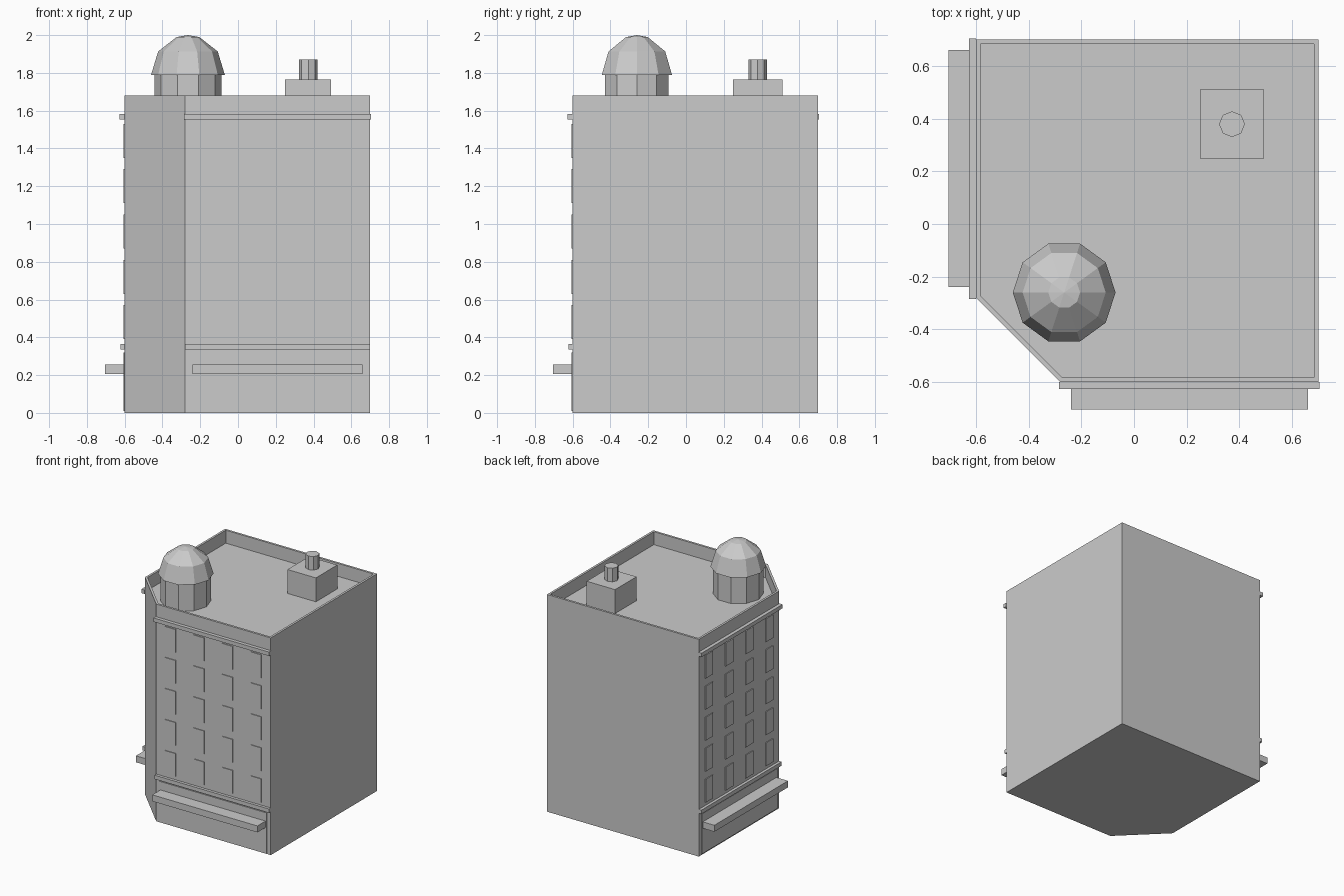
import bpy
import bmesh
from math import cos, sin, pi

cube = bpy.data.objects.get("Cube")
if cube:
    bpy.data.objects.remove(cube, do_unlink=True)

GREY = (0.6, 0.6, 0.6, 1)
stone = bpy.data.materials.new("pale grey")
stone.use_nodes = True
stone.diffuse_color = GREY
stone.node_tree.nodes["Principled BSDF"].inputs["Base Color"].default_value = GREY

LOW, HIGH, CUT = -0.6, 0.7, -0.28   # footprint limits and start of the cut corner
TOP, ROOF = 1.68, 1.58


def finish(name, bm):
    bmesh.ops.recalc_face_normals(bm, faces=bm.faces)
    mesh = bpy.data.meshes.new(name)
    bm.to_mesh(mesh)
    bm.free()
    mesh.materials.append(stone)
    obj = bpy.data.objects.new(name, mesh)
    bpy.context.collection.objects.link(obj)
    return obj


def add_box(bm, x, y, z, swap=False):
    """Box from (min, max) ranges; swap mirrors it over the building's diagonal."""
    if swap:
        x, y = y, x
    verts = bmesh.ops.create_cube(bm, size=1)["verts"]
    for v in verts:
        for axis, (a, b) in enumerate((x, y, z)):
            v.co[axis] = a if v.co[axis] < 0 else b


def box(name, x, y, z, swap=False):
    bm = bmesh.new()
    add_box(bm, x, y, z, swap)
    return finish(name, bm)


def lathe(name, x, y, sides, profile):
    """Faceted upright solid from (radius, height) points; zero radius makes a tip."""
    bm = bmesh.new()
    rings = []
    for r, z in profile:
        if r == 0:
            rings.append([bm.verts.new((x, y, z))] * sides)
        else:
            angles = [2 * pi * i / sides for i in range(sides)]
            rings.append([bm.verts.new((x + r * cos(a), y + r * sin(a), z)) for a in angles])
    for low, high in zip(rings, rings[1:]):
        for i in range(sides):
            j = (i + 1) % sides
            corners = [low[i], low[j], high[j], high[i]]
            bm.faces.new(list(dict.fromkeys(corners)))
    bm.faces.new(rings[0][::-1])
    if profile[-1][0] > 0:
        bm.faces.new(rings[-1])
    return finish(name, bm)


# Main block with a cut corner, and a roof sunk behind a thin parapet
bm = bmesh.new()
outline = [(LOW, CUT), (CUT, LOW), (HIGH, LOW), (HIGH, HIGH), (LOW, HIGH)]
base = bm.faces.new([bm.verts.new((x, y, 0)) for x, y in outline])
walls = bmesh.ops.extrude_face_region(bm, geom=[base], use_keep_orig=True)
for v in [g for g in walls["geom"] if isinstance(g, bmesh.types.BMVert)]:
    v.co.z = TOP
bmesh.ops.recalc_face_normals(bm, faces=bm.faces)
roof = max(bm.faces, key=lambda f: f.calc_center_median().z)
bmesh.ops.inset_region(bm, faces=[roof], thickness=0.017, use_even_offset=True)
sunk = bmesh.ops.extrude_face_region(bm, geom=[roof])
for v in [g for g in sunk["geom"] if isinstance(g, bmesh.types.BMVert)]:
    v.co.z = ROOF
if roof.is_valid:
    bmesh.ops.delete(bm, geom=[roof], context="FACES_ONLY")
finish("building_block", bm)

# Street dressing on the two decorated walls
for side, swap in (("front", False), ("right", True)):
    box(side + "_cornice", (-0.285, 0.705), (-0.627, LOW), (1.552, 1.582), swap)
    box(side + "_lower_band", (CUT, HIGH), (-0.622, LOW), (0.335, 0.365), swap)
    box(side + "_awning", (-0.24, 0.66), (-0.705, LOW), (0.205, 0.255), swap)
    box(side + "_shopfront", (-0.25, 0.67), (-0.606, LOW), (0.01, 0.32), swap)

    # Grid of window plates
    bm = bmesh.new()
    pitch = (HIGH - CUT) / 4
    for column in range(4):
        centre = CUT + pitch * (column + 0.5)
        for row in range(5):
            sill = 0.39 + 0.24 * row
            add_box(bm, (centre - 0.045, centre + 0.045), (-0.606, LOW), (sill, sill + 0.18), swap)
    finish(side + "_windows", bm)

# Corner turret with a faceted dome
TX, TY, EAVE = -0.265, -0.26, 1.79
lathe("turret_drum", TX, TY, 10, [(0.177, ROOF), (0.177, EAVE)])
dome = [(0.195 * cos(a), EAVE + 0.21 * sin(a)) for a in (0, pi / 5, 2 * pi / 5)]
lathe("turret_dome", TX, TY, 10, dome + [(0, 2.0)])

# Rooftop hut and its vent
box("roof_hut", (0.25, 0.493), (0.248, 0.51), (ROOF, 1.765))
lathe("roof_vent", 0.372, 0.379, 8, [(0.049, 1.765), (0.049, 1.87)])
